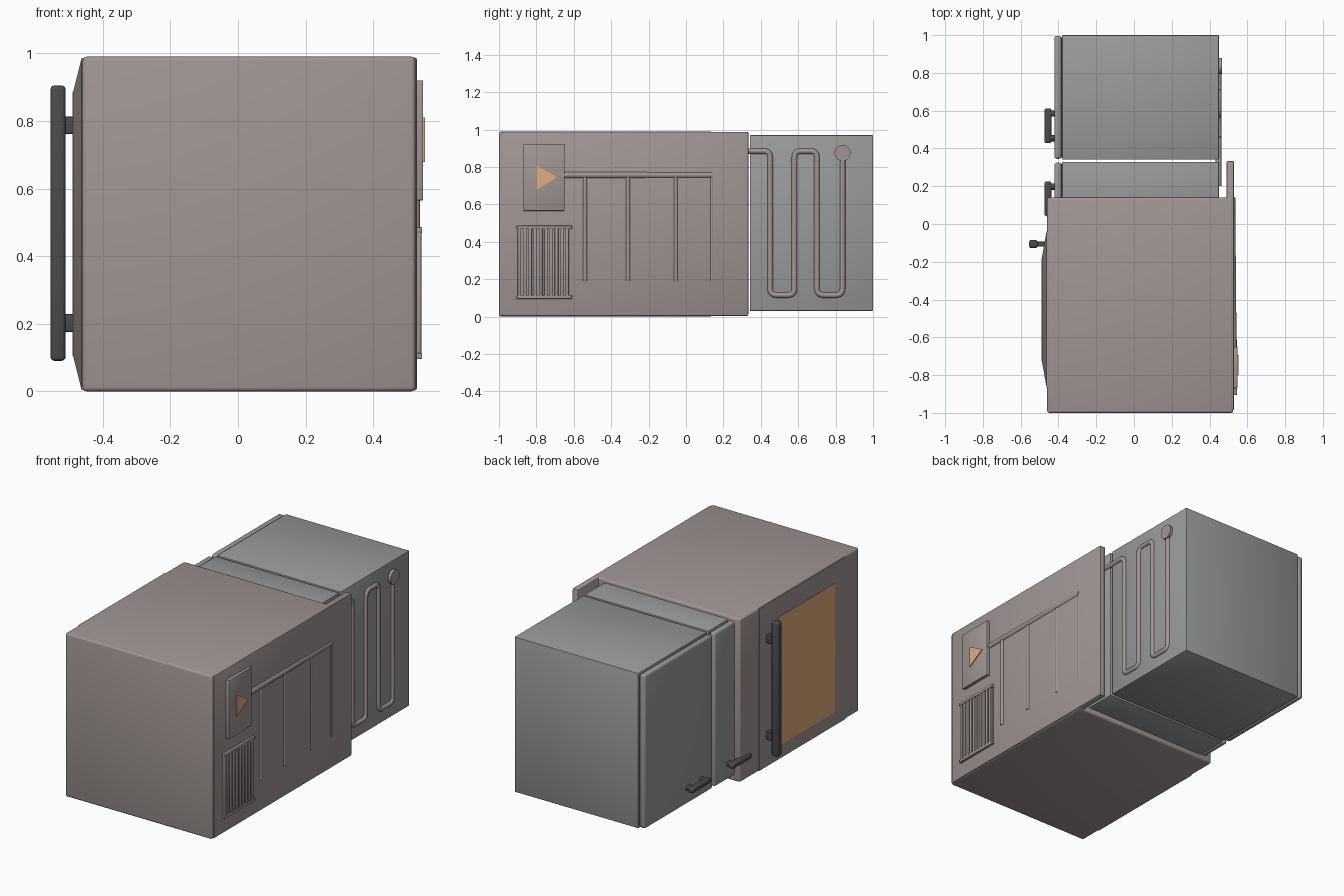
import bpy, bmesh, math
from mathutils import Vector, Matrix

if "Cube" in bpy.data.objects:
    bpy.data.objects.remove(bpy.data.objects["Cube"])


def material(name, rgb):
    m = bpy.data.materials.new(name)
    m.diffuse_color = (*rgb, 1)
    m.use_nodes = True
    m.node_tree.nodes["Principled BSDF"].inputs["Base Color"].default_value = m.diffuse_color
    return m


WARM = material("warm_grey", (0.35, 0.305, 0.295))
STEEL = material("steel_grey", (0.32, 0.325, 0.325))
DARK = material("dark_grey", (0.07, 0.07, 0.07))
AMBER = material("amber", (0.75, 0.41, 0.2))


def finish(name, bm, mat):
    bmesh.ops.recalc_face_normals(bm, faces=bm.faces)
    mesh = bpy.data.meshes.new(name)
    bm.to_mesh(mesh)
    bm.free()
    mesh.materials.append(mat)
    ob = bpy.data.objects.new(name, mesh)
    bpy.context.collection.objects.link(ob)
    bpy.ops.object.select_all(action='DESELECT')
    ob.select_set(True)
    bpy.context.view_layer.objects.active = ob
    bpy.ops.object.shade_smooth_by_angle(angle=math.radians(35))
    return ob


def box(name, lo, hi, mat, bevel=0.0, segments=2):
    bm = bmesh.new()
    bmesh.ops.create_cube(bm, size=1)
    lo, hi = Vector(lo), Vector(hi)
    for v in bm.verts:
        v.co = Vector([(lo[i] + hi[i]) / 2 + v.co[i] * (hi[i] - lo[i]) for i in range(3)])
    if bevel:
        bmesh.ops.bevel(bm, geom=bm.edges[:], offset=bevel, segments=segments,
                        profile=0.5, affect='EDGES')
    return finish(name, bm, mat)


def side_prism(name, yz, x0, x1, mat):
    # Extrude an outline in the y-z plane along x
    bm = bmesh.new()
    face = bm.faces.new([bm.verts.new((x0, y, z)) for y, z in yz])
    ext = bmesh.ops.extrude_face_region(bm, geom=[face])
    for v in ext['geom']:
        if isinstance(v, bmesh.types.BMVert):
            v.co.x = x1
    return finish(name, bm, mat)


def disc(name, centre, radius, depth, mat):
    bm = bmesh.new()
    mtx = Matrix.Translation(centre) @ Matrix.Rotation(math.pi / 2, 4, 'Y')
    bmesh.ops.create_cone(bm, cap_ends=True, segments=32, radius1=radius,
                          radius2=radius, depth=depth, matrix=mtx)
    return finish(name, bm, mat)


def pipe(name, points, radius, mat, fillet=0.0):
    # Tube along a path whose corners are rounded by the fillet
    pts = [Vector(p) for p in points]
    path = [pts[0]]
    for a, b, c in zip(pts, pts[1:], pts[2:]):
        p, q = b + (a - b).normalized() * fillet, b + (c - b).normalized() * fillet
        for i in range(7):
            t = i / 6
            path.append(p * (1 - t) ** 2 + b * 2 * t * (1 - t) + q * t * t)
    path.append(pts[-1])
    cu = bpy.data.curves.new(name, 'CURVE')
    cu.dimensions = '3D'
    cu.bevel_depth = radius
    cu.bevel_resolution = 3
    cu.use_fill_caps = True
    sp = cu.splines.new('POLY')
    sp.points.add(len(path) - 1)
    for sp_pt, co in zip(sp.points, path):
        sp_pt.co = (*co, 1)
    cu.materials.append(mat)
    ob = bpy.data.objects.new(name, cu)
    bpy.context.collection.objects.link(ob)
    return ob


# Large cabinet and its overhanging side panel
box("large_cabinet", (-0.46, -1, 0), (0.525, 0.14, 0.99), WARM, 0.012, 3)
box("cabinet_side_panel", (0.49, -0.985, 0.003), (0.53, 0.333, 0.988), WARM, 0.008)

# Raised cabinet door with sloping borders, and its window
bm = bmesh.new()
outer = [bm.verts.new((-0.463, y, z)) for y, z in
         ((-0.04, 0.004), (-0.865, 0.004), (-0.865, 0.986), (-0.04, 0.986))]
inner = [bm.verts.new((-0.488, y, z)) for y, z in
         ((-0.18, 0.105), (-0.725, 0.105), (-0.725, 0.885), (-0.18, 0.885))]
back = [bm.verts.new((-0.44, v.co.y, v.co.z)) for v in outer]
for i in range(4):
    j = (i + 1) % 4
    bm.faces.new((outer[i], outer[j], inner[j], inner[i]))
    bm.faces.new((back[i], back[j], outer[j], outer[i]))
bm.faces.new(inner)
bm.faces.new(back)
finish("cabinet_door", bm, WARM)
box("door_window", (-0.49, -0.725, 0.105), (-0.48, -0.18, 0.885), AMBER)

# Cabinet handle
box("cabinet_handle", (-0.555, -0.128, 0.09), (-0.51, -0.084, 0.905), DARK, 0.012, 3)
for i, z in enumerate((0.202, 0.787)):
    box(f"cabinet_handle_mount_{i}", (-0.515, -0.119, z - 0.026), (-0.465, -0.093, z + 0.026),
        DARK, 0.004)

# Plate with a triangular marker
box("marker_plate", (0.52, -0.87, 0.565), (0.548, -0.65, 0.92), WARM, 0.003)
side_prism("triangle_marker", ((-0.80, 0.678), (-0.69, 0.744), (-0.80, 0.81)),
           0.54, 0.553, AMBER)

# Vent grille
box("vent_backing", (0.52, -0.90, 0.10), (0.533, -0.615, 0.48), WARM)
for name, z0, z1 in (("bottom", 0.095, 0.113), ("top", 0.468, 0.486)):
    box(f"vent_{name}_rail", (0.52, -0.905, z0), (0.545, -0.61, z1), WARM, 0.003)
slats = 10
for i in range(slats):
    y = -0.90 + i * 0.0283
    side = box(f"vent_slat_{i}", (0.525, y, 0.11), (0.543, y + 0.019, 0.47), WARM, 0.003)

# Half-sunk pipes on the cabinet side
pipe("cabinet_main_pipe", ((0.525, -0.66, 0.757), (0.518, 0.14, 0.757)), 0.018, WARM)
for i, y in enumerate((-0.54, -0.31, -0.055, 0.138)):
    x = 0.526 - 0.002 * i
    pipe(f"cabinet_branch_pipe_{i}", ((x, y, 0.755), (x, y, 0.19)), 0.0125, WARM)

# Fridge: two compartments, each with a door and handle
for name, y0, y1, hy in (("upper", 0.341, 1.0, 0.52), ("lower", 0.02, 0.329, 0.133)):
    box(f"fridge_{name}_body", (-0.38, y0, 0.03), (0.45, y1, 0.97), STEEL, 0.005)
    box(f"fridge_{name}_door", (-0.422, y0 + 0.004, 0.034), (-0.384, y1 - 0.004, 0.966),
        STEEL, 0.014, 3)
    box(f"fridge_{name}_seal", (-0.39, y0 + 0.012, 0.045), (-0.37, y1 - 0.012, 0.955), DARK)
    box(f"fridge_{name}_handle", (-0.474, hy - 0.092, 0.115), (-0.437, hy + 0.092, 0.147),
        DARK, 0.011, 3)
    for s in (-1, 1):
        disc(f"fridge_{name}_handle_mount", (-0.43, hy + s * 0.065, 0.131), 0.017, 0.04, DARK)

# Serpentine coil on the fridge side, ending at a round cap
x, top, low = 0.448, 0.885, 0.115
coil = [(x, 0.2, top), (x, 0.45, top), (x, 0.45, low), (x, 0.58, low), (x, 0.58, top),
        (x, 0.70, top), (x, 0.70, low), (x, 0.837, low), (x, 0.837, 0.875)]
pipe("fridge_coil", coil, 0.0155, WARM, 0.035)
disc("coil_cap", (0.45, 0.837, 0.875), 0.043, 0.034, WARM)
